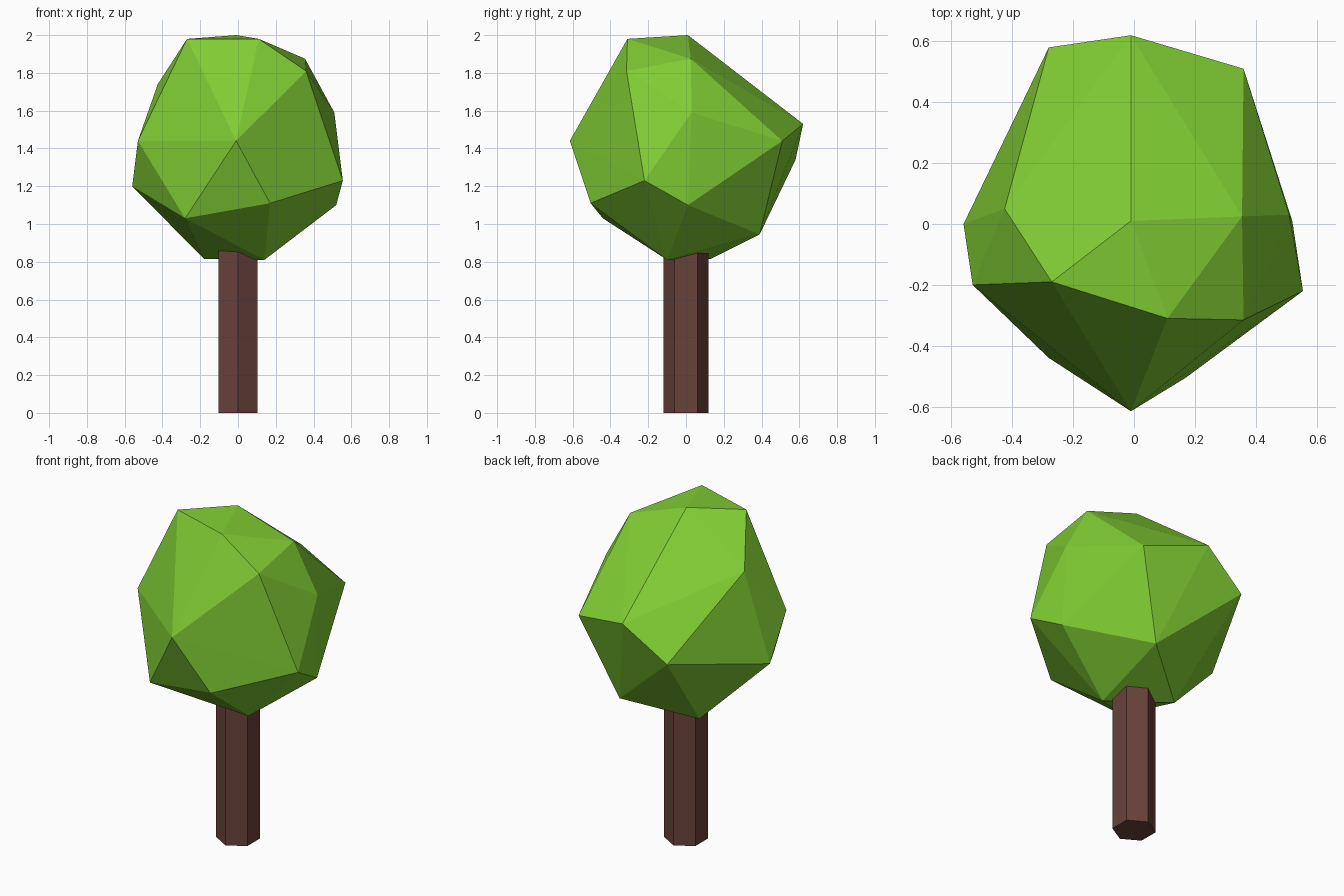
import bpy, bmesh, math

if "Cube" in bpy.data.objects:
    bpy.data.objects.remove(bpy.data.objects["Cube"])


def material(name, rgb):
    mat = bpy.data.materials.new(name)
    mat.diffuse_color = (*rgb, 1.0)
    mat.use_nodes = True
    mat.node_tree.nodes["Principled BSDF"].inputs["Base Color"].default_value = mat.diffuse_color
    return mat


def finish(bm, name, mat):
    bmesh.ops.recalc_face_normals(bm, faces=bm.faces[:])
    mesh = bpy.data.meshes.new(name)
    bm.to_mesh(mesh)
    bm.free()
    mesh.materials.append(mat)
    obj = bpy.data.objects.new(name, mesh)
    bpy.context.collection.objects.link(obj)
    return obj


# trunk: six-sided prism with corners facing front and back, top buried in the crown
R, TOP = 0.12, 0.95
bm = bmesh.new()
ring = [bm.verts.new((R * math.sin(i * math.pi / 3), -R * math.cos(i * math.pi / 3), 0))
        for i in range(6)]
base = bm.faces.new(ring)
ext = bmesh.ops.extrude_face_region(bm, geom=[base], use_keep_orig=True)
for v in ext["geom"]:
    if isinstance(v, bmesh.types.BMVert):
        v.co.z = TOP
finish(bm, "trunk", material("bark brown", (0.141, 0.054, 0.042)))

# crown: faceted boulder shape, the hull of its corner points
corners = [
    # underside
    (0.14, -0.10, 0.81), (-0.18, 0.13, 0.815), (0.17, 0.39, 0.945),
    # lower belt
    (-0.28, -0.44, 1.03), (0.17, -0.505, 1.11), (0.52, 0.01, 1.10),
    (0.555, -0.22, 1.23), (-0.56, 0.0, 1.20), (-0.28, 0.58, 1.34),
    # upper belt
    (-0.01, -0.615, 1.44), (-0.53, -0.20, 1.44), (0.36, 0.51, 1.44),
    (-0.01, 0.62, 1.53), (0.51, 0.03, 1.59), (-0.425, 0.05, 1.74),
    # top
    (0.36, -0.315, 1.81), (0.355, 0.025, 1.875), (-0.27, -0.19, 1.98),
    (0.11, -0.31, 1.98), (-0.01, 0.01, 2.0),
]
bm = bmesh.new()
for c in corners:
    bm.verts.new(c)
bmesh.ops.convex_hull(bm, input=bm.verts[:])
finish(bm, "crown", material("leaf green", (0.215, 0.604, 0.033)))
